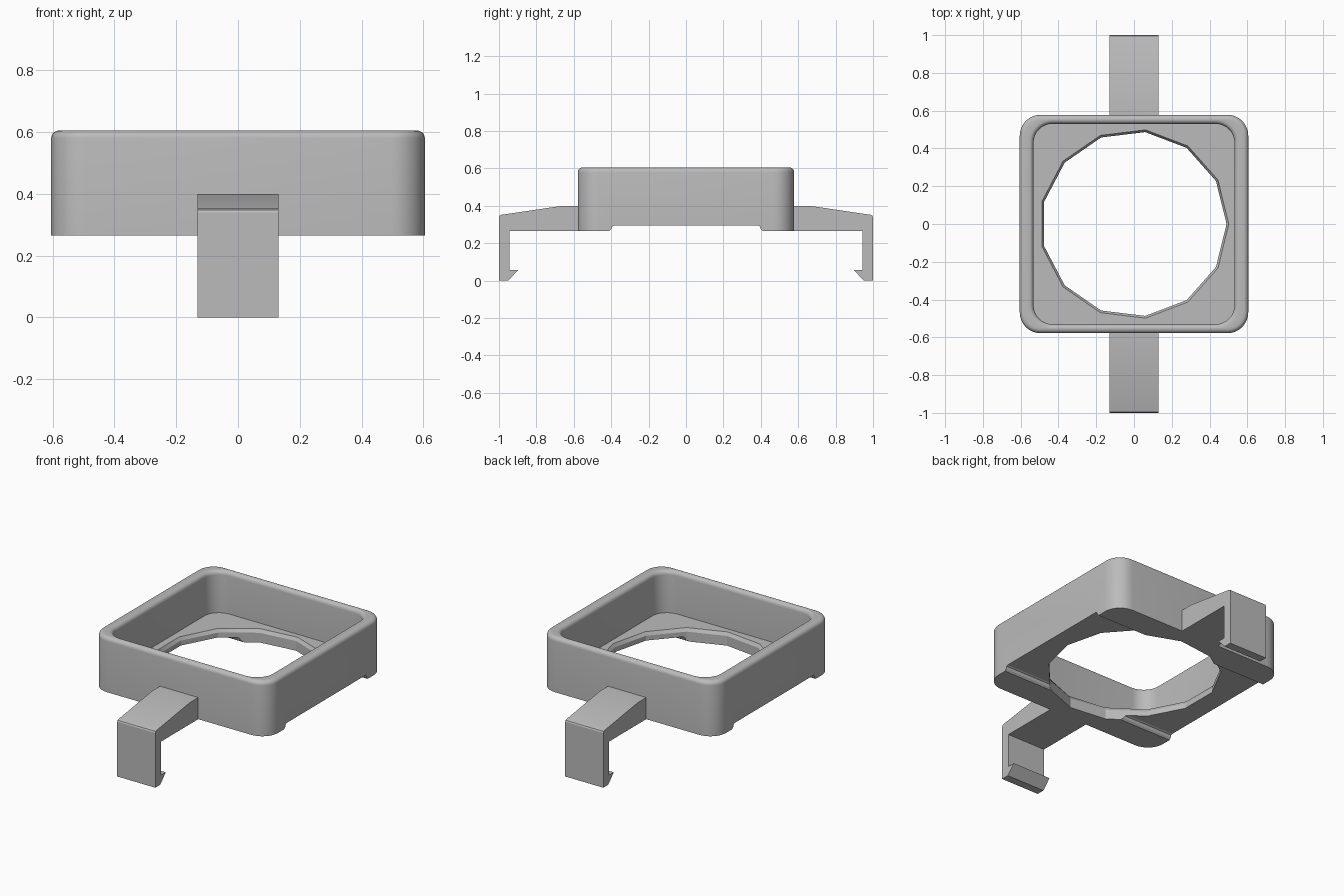
import bpy, bmesh, math

cube = bpy.data.objects.get("Cube")
if cube:
    bpy.data.objects.remove(cube, do_unlink=True)

GREY = (0.5, 0.5, 0.5, 1)
mat = bpy.data.materials.new("plain grey")
mat.use_nodes = True
mat.diffuse_color = GREY
mat.node_tree.nodes["Principled BSDF"].inputs["Base Color"].default_value = GREY


def new_object(name, bm):
    bmesh.ops.recalc_face_normals(bm, faces=bm.faces)
    mesh = bpy.data.meshes.new(name)
    bm.to_mesh(mesh)
    bm.free()
    mesh.materials.append(mat)
    obj = bpy.data.objects.new(name, mesh)
    bpy.context.collection.objects.link(obj)
    return obj


def loft(name, rings):
    """Skin a stack of equal point rings and cap both ends."""
    bm = bmesh.new()
    rows = [[bm.verts.new(p) for p in ring] for ring in rings]
    n = len(rows[0])
    for a, b in zip(rows, rows[1:]):
        for i in range(n):
            j = (i + 1) % n
            bm.faces.new((a[i], a[j], b[j], b[i]))
    bm.faces.new(rows[0])
    bm.faces.new(rows[-1])
    return new_object(name, bm)


def rounded_rect(hx, hy, r, z, steps=8):
    pts = []
    for k, (sx, sy) in enumerate([(1, 1), (-1, 1), (-1, -1), (1, -1)]):
        for i in range(steps + 1):
            a = (k + i / steps) * math.pi / 2
            pts.append((sx * (hx - r) + r * math.cos(a), sy * (hy - r) + r * math.sin(a), z))
    return pts


def circle(r, z, sides=13):
    return [(r * math.cos(2 * math.pi * i / sides), r * math.sin(2 * math.pi * i / sides), z)
            for i in range(sides)]


def extrude_x(name, profile, half):
    return loft(name, [[(x, y, z) for y, z in profile] for x in (-half, half)])


def smooth(obj):
    bpy.ops.object.select_all(action='DESELECT')
    obj.select_set(True)
    bpy.context.view_layer.objects.active = obj
    bpy.ops.object.shade_smooth_by_angle(angle=math.radians(25))


def cut(obj, cutter):
    mod = obj.modifiers.new("cut", 'BOOLEAN')
    mod.operation = 'DIFFERENCE'
    mod.solver = 'EXACT'
    mod.object = cutter
    bpy.context.view_layer.objects.active = obj
    bpy.ops.object.modifier_apply(modifier=mod.name)
    bpy.data.objects.remove(cutter, do_unlink=True)


# Square tray: outer wall, rounded rim, inner wall down to the floor
BOTTOM, FLOOR, TOP, FILLET = 0.265, 0.345, 0.605, 0.025
OUT = (0.605, 0.578, 0.11)
INN = (0.532, 0.53, 0.1)
arc = [i / 5 * math.pi / 2 for i in range(6)]
rings = [rounded_rect(*OUT, BOTTOM)]
for a in arc:
    d = FILLET * (1 - math.cos(a))
    rings.append(rounded_rect(*[v - d for v in OUT], TOP - FILLET * (1 - math.sin(a))))
for a in reversed(arc):
    d = FILLET * (1 - math.cos(a)) * 0.9
    rings.append(rounded_rect(*[v + d for v in INN], TOP - FILLET * (1 - math.sin(a))))
rings.append(rounded_rect(*INN, FLOOR))
tray = loft("tray", rings)

# Thirteen-sided opening with a softened top edge
cut(tray, loft("opening_cutter", [circle(0.49, 0.2), circle(0.49, FLOOR - 0.02),
                                  circle(0.502, FLOOR), circle(0.502, 0.4)]))

# Shallow channel under the tray with eased edges
half = [(0.42, 0.2), (0.41, BOTTOM), (0.4, 0.275), (0.395, 0.29), (0.385, 0.295)]
cut(tray, extrude_x("channel_cutter", half + [(-y, z) for y, z in reversed(half)], 0.8))
smooth(tray)

# Clip arms with hooked ends
arm = [(0.56, 0.265), (0.945, 0.265), (0.945, 0.057), (0.897, 0.057), (0.95, 0), (1, 0),
       (1, 0.34), (0.996, 0.348), (0.985, 0.352), (0.66, 0.4), (0.56, 0.4)]
for name, side in (("front_clip", -1), ("back_clip", 1)):
    smooth(extrude_x(name, [(side * y, z) for y, z in arm], 0.131))
